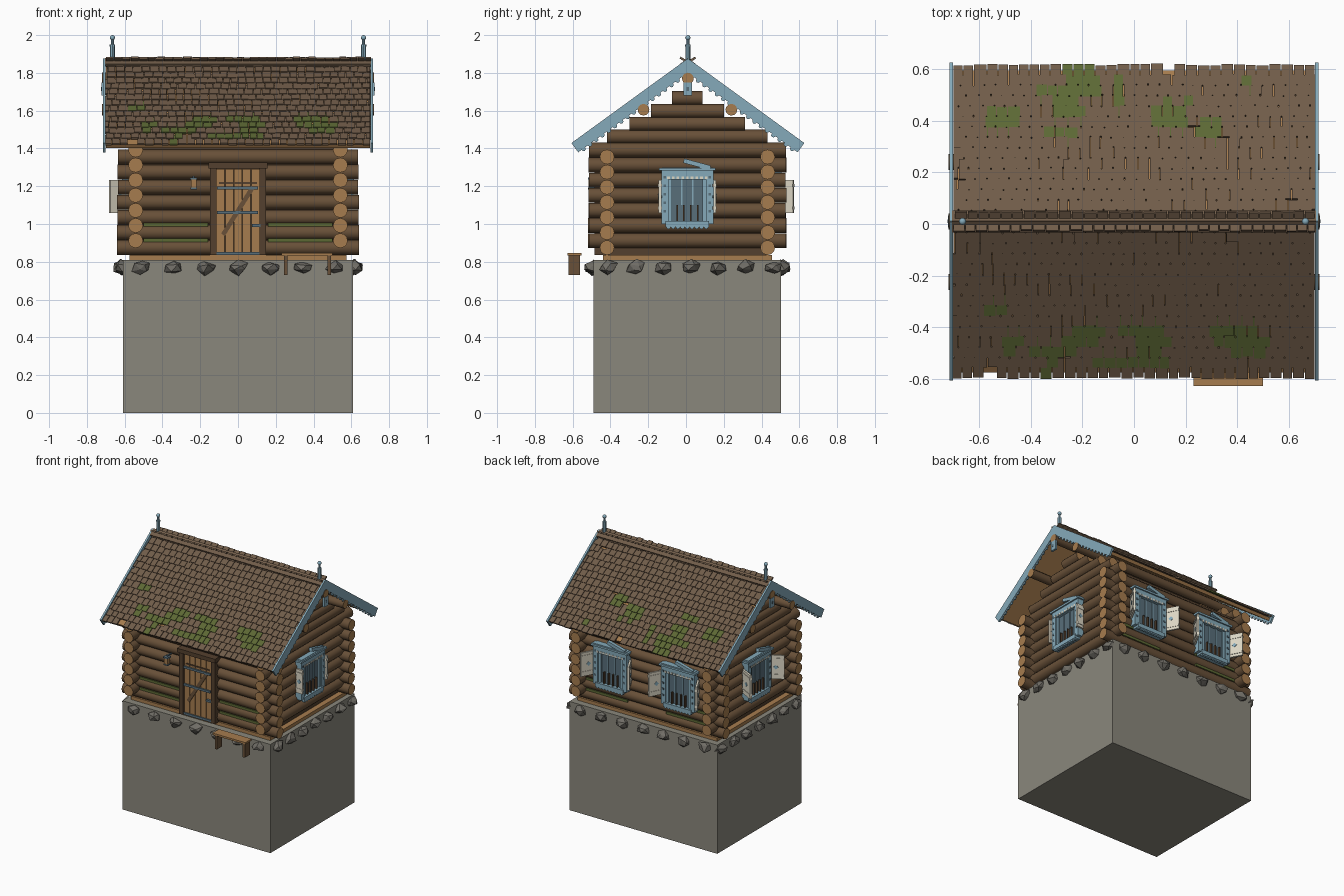
import bpy, bmesh, math, random
from mathutils import Matrix, Vector

random.seed(4)
if "Cube" in bpy.data.objects:
    bpy.data.objects.remove(bpy.data.objects["Cube"])

# Palette (display values, converted to linear)
PALETTE = {
    "log_brown": (104, 80, 56), "cut_wood": (166, 124, 78), "shingle_brown": (112, 92, 73),
    "foundation_grey": (138, 135, 124), "rock_grey": (112, 109, 102), "trim_blue": (133, 170, 186),
    "shutter_cream": (222, 216, 198), "moss_green": (92, 104, 52), "glass_slate": (88, 110, 122),
    "dark_wood": (84, 64, 46)}
NAMES = list(PALETTE)
LOG, CUT, SHINGLE, BASE, ROCK, BLUE, CREAM, MOSS, SLATE, DARK = range(len(NAMES))
MATS = []
for key, rgb in PALETTE.items():
    mat = bpy.data.materials.new(key)
    mat.use_nodes = True
    col = [((c / 255 + 0.055) / 1.055) ** 2.4 for c in rgb] + [1]
    mat.diffuse_color = col
    mat.node_tree.nodes["Principled BSDF"].inputs["Base Color"].default_value = col
    MATS.append(mat)

I = Matrix.Identity(4)
T = Matrix.Translation


def rot(deg, axis):
    return Matrix.Rotation(math.radians(deg), 4, axis)


def paint(verts, mat):
    faces = {f for v in verts for f in v.link_faces}
    for f in faces:
        f.material_index = mat
    return faces


def box(bm, mat, x, y, z, M=I):
    """Box from (min, max) ranges, placed by M."""
    mid = [(a + b) / 2 for a, b in (x, y, z)]
    size = [b - a for a, b in (x, y, z)]
    geo = bmesh.ops.create_cube(bm, size=1, matrix=M @ T(mid) @ Matrix.Diagonal(size + [1]))
    paint(geo["verts"], mat)


def rod(bm, mat, r, length, M, sides=12, cap=None):
    """Cylinder along local z, with its end caps in another colour if asked."""
    geo = bmesh.ops.create_cone(bm, cap_ends=True, segments=sides, radius1=r, radius2=r, depth=length, matrix=M)
    for f in paint(geo["verts"], mat):
        if cap is not None and len(f.verts) == sides:
            f.material_index = cap


def finish(name, bm, smooth=False):
    used = sorted({f.material_index for f in bm.faces})
    for f in bm.faces:
        f.material_index = used.index(f.material_index)
    mesh = bpy.data.meshes.new(name)
    bm.to_mesh(mesh)
    bm.free()
    for i in used:
        mesh.materials.append(MATS[i])
    ob = bpy.data.objects.new(name, mesh)
    bpy.context.collection.objects.link(ob)
    if smooth:
        bpy.ops.object.select_all(action="DESELECT")
        ob.select_set(True)
        bpy.context.view_layer.objects.active = ob
        bpy.ops.object.shade_smooth_by_angle(angle=math.radians(40))
    return ob


CY = 0.007      # depth centre of the house
ALONG_X, ALONG_Y = rot(90, "Y"), rot(90, "X")

# Foundation block and floor
bm = bmesh.new()
box(bm, BASE, (-.61, .61), (-.49, .503), (0, .81))
finish("foundation", bm)
bm = bmesh.new()
box(bm, CUT, (-.575, .575), (-.44, .455), (.81, .835))
finish("floor", bm)

# Rocks around the foundation rim
bm = bmesh.new()
spots = []
for s in (-1, 1):
    spots += [(i * .171, CY + s * .5, 0) for i in range(-3, 4)]
    spots += [(s * .615, .025 + i * .146, 90) for i in range(-3, 4)]
for x, y, turn in spots:
    M = T((x, y, .77)) @ rot(turn, "Z") @ Matrix.Diagonal((.05, .045, .037, 1))
    rock = bmesh.ops.create_icosphere(bm, subdivisions=1, radius=1, matrix=M)["verts"]
    for v in rock:
        v.co += Vector([random.uniform(-.009, .009) for _ in range(3)])
    paint(rock, ROCK)
finish("foundation_rocks", bm)

# Log walls, with a dark core behind them
bm = bmesh.new()
box(bm, DARK, (-.535, .535), (-.42, .43), (.835, 1.42))
finish("wall_core", bm)
front_back, sides = bmesh.new(), bmesh.new()
for i in range(7):
    for s in (-1, 1):
        jitter = random.uniform(-.007, .007)
        rod(front_back, LOG, .039, 1.275 + jitter, T((0, CY + s * .425, .875 + i * .08)) @ ALONG_X, cap=CUT)
        rod(sides, LOG, .039, 1.045 + jitter, T((s * .542, CY, .912 + i * .08)) @ ALONG_Y, cap=CUT)
finish("long_wall_logs", front_back, True)
finish("side_wall_logs", sides, True)

# Stepped gable logs and the three roof beams
bm = bmesh.new()
for i, half in enumerate((.425, .305, .193, .08)):
    for s in (-1, 1):
        rod(bm, LOG, .037, half * 2, T((s * .542, CY, 1.462 + i * .068)) @ ALONG_Y, cap=CUT)
finish("gable_logs", bm, True)
bm = bmesh.new()
for y, z in ((-.225, 1.605), (.24, 1.605), (.01, 1.77)):
    rod(bm, LOG, .031, 1.44, T((0, y, z)) @ ALONG_X, cap=CUT)
finish("roof_beams", bm, True)

# Moss between the lowest logs
bm = bmesh.new()
for s in (-1, 1):
    for z in (.915, .995):
        box(bm, MOSS, (-.5, -.16), (CY + s * .447 - .008, CY + s * .447 + .008), (z - .009, z + .009))
        box(bm, MOSS, (.16, .5), (CY + s * .447 - .008, CY + s * .447 + .008), (z - .009, z + .009))
finish("moss_chinking", bm)

# Roof: local y runs down the slope, local z is the slope normal
PITCH = math.radians(36)
C, S = math.cos(PITCH), math.sin(PITCH)


def slope(s):
    return Matrix(((s, 0, 0, 0), (0, s * C, s * S, .01), (0, -S, C, 1.873), (0, 0, 0, 1)))


boards, barge, trim = bmesh.new(), bmesh.new(), bmesh.new()
for s in (-1, 1):
    M = slope(s)
    box(boards, CUT, (-.7, .7), (0, .74), (-.045, -.022), M)
    shingles = bmesh.new()
    patches = [(random.uniform(-.55, .6), random.uniform(.45, .73), random.uniform(.03, .08)) for _ in range(15)]
    for row in range(15):
        u = .055 + row * .05
        x = -.7 - (row % 2) * .022
        while x < .69:
            w = random.uniform(.038, .052)
            a, b = max(x, -.7), min(x + w - .004, .703)
            x += w
            if random.random() < .015 or b - a < .008:
                continue
            drop = random.uniform(-.004, .004)
            mossy = any(abs(a - px) < pw and abs(u - pu) < .04 for px, pu, pw in patches)
            tile = M @ T((0, u + drop, -.004)) @ rot(5, "X")
            box(shingles, MOSS if mossy else SHINGLE, (a, b), (-.09, 0), (-.011, 0), tile)
    finish("shingles_front" if s < 0 else "shingles_back", shingles)
    # Ridge board and carved barge boards
    box(trim, SHINGLE, (-.705, .705), (-.004, .05), (-.012, .004), M)
    for e in (-1, 1):
        ends = sorted((e * .702, e * .716))
        box(barge, BLUE, ends, (0, .76), (-.058, .003), M)
        for k in range(17):
            rod(barge, BLUE, .012, .009, M @ T((e * .708, .07 + k * .041, -.06)) @ ALONG_X, 8)
finish("roof_boards", boards)
finish("barge_boards", barge)
finish("ridge_boards", trim)

# Gable pendants and ridge finials
bm = bmesh.new()
for e in (-1, 1):
    x = e * .714
    box(bm, BLUE, (x - .008, x + .008), (-.013, .033), (1.68, 1.75))
    box(bm, SLATE, (x - .01, x + .01), (.003, .017), (1.705, 1.725))
    for z, r, h in ((1.9, .013, .09), (1.955, .008, .05), (1.945, .014, .01)):
        rod(bm, BLUE, r, h, T((e * .665, .01, z)), 8)
    ball = bmesh.ops.create_icosphere(bm, subdivisions=2, radius=.014, matrix=T((e * .665, .01, 1.986)))
    paint(ball["verts"], BLUE)
finish("finials_and_pendants", bm, True)

# Windows: local x along the wall, local -y outwards, local z up


def window(name, M, swing, leaf):
    bm = bmesh.new()
    box(bm, SLATE, (-.105, .105), (-.03, 0), (1.0, 1.26), M)
    for s in (-1, 1):
        box(bm, BLUE, sorted((s * .1, s * .138)), (-.05, 0), (1.0, 1.29), M)
        box(bm, BLUE, sorted((s * .08, s * .1)), (-.042, 0), (1.0, 1.25), M)
        for k in range(5):      # carved notches
            z = 1.06 + k * .045
            box(bm, SLATE, sorted((s * .113, s * .126)), (-.053, -.04), (z, z + .014), M)
        box(bm, BLUE, (-.02, .125), (-.055, -.03), (-.012, .012),
            M @ T((0, 0, 1.33)) @ rot(90 - 90 * s, "Z") @ rot(15, "Y"))
    box(bm, BLUE, (-.135, .135), (-.05, 0), (1.235, 1.3), M)
    box(bm, BLUE, (-.15, .15), (-.06, 0), (1.283, 1.297), M)
    box(bm, BLUE, (-.115, .115), (-.058, 0), (.985, 1.015), M)
    for x in (-.03, .03):
        box(bm, BLUE, (x - .004, x + .004), (-.036, -.02), (1.1, 1.24), M)
    for k in range(4):          # lower bars
        x = -.054 + k * .036
        box(bm, DARK, (x - .004, x + .004), (-.045, -.02), (1.015, 1.1), M)
    for k in range(9):          # scalloped apron and pale teeth
        x = -.1 + k * .025
        rod(bm, BLUE, .012, .02, M @ T((x, -.045, .985)) @ ALONG_Y, 8)
        box(bm, CREAM, (x - .007, x + .007), (-.053, -.04), (1.237, 1.252), M)
    finish(name, bm)
    bm = bmesh.new()
    for s in (-1, 1):           # open shutters with a diamond
        H = M @ T((s * .143, -.012, 1.145)) @ rot(-s * swing, "Z")
        box(bm, CREAM, sorted((0, s * leaf)), (-.007, .007), (-.088, .088), H)
        for z in (-.06, .06):
            box(bm, CREAM, sorted((0, s * leaf)), (-.01, .01), (z - .008, z + .008), H)
        box(bm, BLUE, (-.012, .012), (-.01, .01), (-.012, .012), H @ T((s * leaf / 2, 0, 0)) @ rot(45, "Y"))
    finish(name + "_shutters", bm)


window("right_window", T((.565, .007, 0)) @ rot(90, "Z"), 88, .055)
window("left_window", T((-.565, .007, 0)) @ rot(-90, "Z"), 62, .115)
for label, x in (("a", -.285), ("b", .275)):
    window("back_window_" + label, T((x, .455, 0)) @ rot(180, "Z"), 62, .115)

# Door with frame, planks, brace and iron straps
bm = bmesh.new()
for s in (-1, 1):
    box(bm, DARK, sorted((s * .115, s * .148)), (-.485, -.4), (.835, 1.31))
box(bm, DARK, (-.157, .157), (-.495, -.4), (1.295, 1.325))
box(bm, SLATE, (-.115, .115), (-.478, -.4), (.835, .852))
finish("door_frame", bm)
bm = bmesh.new()
box(bm, DARK, (-.115, .115), (-.46, -.4), (.84, 1.295))
for k in range(5):
    x = -.115 + k * .046
    box(bm, CUT, (x + .002, x + .044), (-.47, -.45), (.852, 1.29))
box(bm, LOG, (-.15, .15), (-.477, -.47), (-.012, .012), T((0, 0, 1.07)) @ rot(-58, "Y"))
for z in (1.06, 1.19):
    box(bm, SLATE, (-.112, .105), (-.481, -.468), (z - .008, z + .008))
box(bm, SLATE, (.075, .118), (-.487, -.468), (.985, 1.0))
box(bm, DARK, (-.1, .1), (-.475, -.468), (1.212, 1.222))
finish("door", bm)

# Wall lantern
bm = bmesh.new()
box(bm, SLATE, (-.24, -.23), (-.5, -.45), (1.245, 1.253))
box(bm, CUT, (-.249, -.221), (-.515, -.485), (1.19, 1.235))
box(bm, SLATE, (-.254, -.216), (-.52, -.48), (1.235, 1.245))
box(bm, SLATE, (-.252, -.218), (-.518, -.482), (1.183, 1.192))
finish("lantern", bm)

# Bench
bm = bmesh.new()
box(bm, CUT, (.23, .5), (-.628, -.553), (.833, .847))
for x in (.253, .483):
    box(bm, LOG, (x - .009, x + .009), (-.622, -.56), (.73, .833))
finish("bench", bm)
